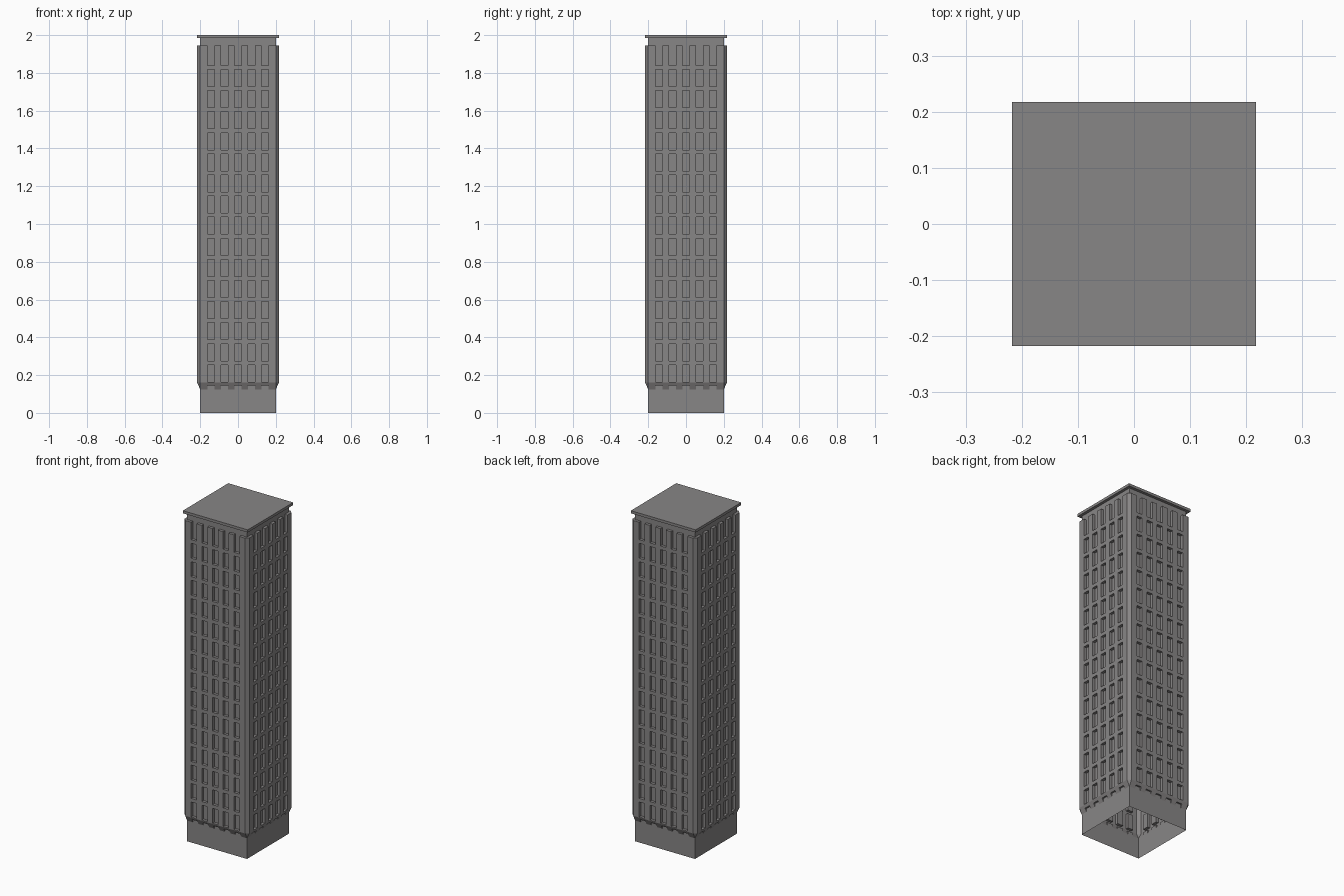
import bpy, bmesh
from mathutils import Matrix, Vector
import math

if "Cube" in bpy.data.objects:
    bpy.data.objects.remove(bpy.data.objects["Cube"])

HALF, OUT = 0.2, 0.017          # wall half width, facade projection
Z_LOW, Z_FULL, Z_TOP = 0.125, 0.16, 1.945
PITCH, WIN_H, WIN_W, COL = 0.1117, 0.09, 0.037, 0.0715
ROOF_Z = 1.984

stone = bpy.data.materials.new("warm grey stone")
stone.diffuse_color = (0.245, 0.236, 0.236, 1)
stone.use_nodes = True
stone.node_tree.nodes["Principled BSDF"].inputs["Base Color"].default_value = stone.diffuse_color


def make_object(name, bm):
    mesh = bpy.data.meshes.new(name)
    bm.to_mesh(mesh)
    bm.free()
    mesh.materials.append(stone)
    obj = bpy.data.objects.new(name, mesh)
    bpy.context.collection.objects.link(obj)
    return obj


# Grid lines of one wall: window columns and floors
us = [-HALF]
for c in range(-2, 3):
    us += [c * COL - WIN_W / 2, c * COL + WIN_W / 2]
us.append(HALF)
zs = [0, Z_LOW, 0.145, Z_FULL]
for r in range(16):
    sill = 0.164 + r * PITCH
    zs += [sill, sill + WIN_H if r < 15 else Z_TOP]
zs.append(ROOF_Z)


def slope(z):
    """Facade projection, tapering into the plinth."""
    return OUT * min(1, max(0, (z - Z_LOW) / (Z_FULL - Z_LOW)))


def depths(i, j):
    """Projection at the bottom and top edge of a wall cell."""
    z0, z1 = zs[j], zs[j + 1]
    if j == 0 or z1 > Z_TOP + 0.001:
        return 0, 0                       # plinth and top band
    if i % 2:                             # window column
        if j == 1 or (j >= 4 and j % 2 == 0):
            return 0, 0
    return slope(z0), slope(z1)


bm = bmesh.new()


def add_face(points, rot):
    unique = []
    for p in points:
        v = rot @ Vector(p)
        if all((v - q).length > 1e-5 for q in unique):
            unique.append(v)
    if len(unique) > 2:
        bm.faces.new([bm.verts.new(v) for v in unique])


def wall_point(u, z, d):
    return (u, -HALF - d, z)


NU, NZ = len(us) - 1, len(zs) - 1
for side in range(4):
    rot = Matrix.Rotation(side * math.pi / 2, 3, 'Z')
    for j in range(NZ):
        z0, z1 = zs[j], zs[j + 1]
        for i in range(NU):
            u0, u1 = us[i], us[i + 1]
            a, b = depths(i, j)
            # Pane, pier or spandrel front
            add_face([wall_point(u0, z0, a), wall_point(u1, z0, a),
                      wall_point(u1, z1, b), wall_point(u0, z1, b)], rot)
            # Reveal towards the next column
            if i < NU - 1:
                c, d = depths(i + 1, j)
                if (a, b) != (c, d):
                    add_face([wall_point(u1, z0, a), wall_point(u1, z0, c),
                              wall_point(u1, z1, d), wall_point(u1, z1, b)], rot)
            # Ledge towards the next floor
            if j < NZ - 1:
                c = depths(i, j + 1)[0]
                if abs(b - c) > 1e-6:
                    add_face([wall_point(u0, z1, b), wall_point(u1, z1, b),
                              wall_point(u1, z1, c), wall_point(u0, z1, c)], rot)
        # Chamfered corner between this wall and the next
        a, b = depths(0, j)
        if b > 0:
            add_face([(HALF, -HALF - a, z0), (HALF + a, -HALF, z0),
                      (HALF + b, -HALF, z1), (HALF, -HALF - b, z1)], rot)
    add_face([(HALF, -HALF, Z_TOP), (HALF, -HALF - OUT, Z_TOP),
              (HALF + OUT, -HALF, Z_TOP)], rot)

bmesh.ops.remove_doubles(bm, verts=bm.verts, dist=1e-5)
bmesh.ops.recalc_face_normals(bm, faces=bm.faces)
make_object("tower_facade", bm)

# Flat overhanging roof slab
bm = bmesh.new()
w = 2 * (HALF + OUT)
bmesh.ops.create_cube(bm, size=1, matrix=Matrix.Translation((0, 0, (2 + ROOF_Z) / 2))
                      @ Matrix.Diagonal((w, w, 2 - ROOF_Z, 1)))
make_object("roof_slab", bm)
